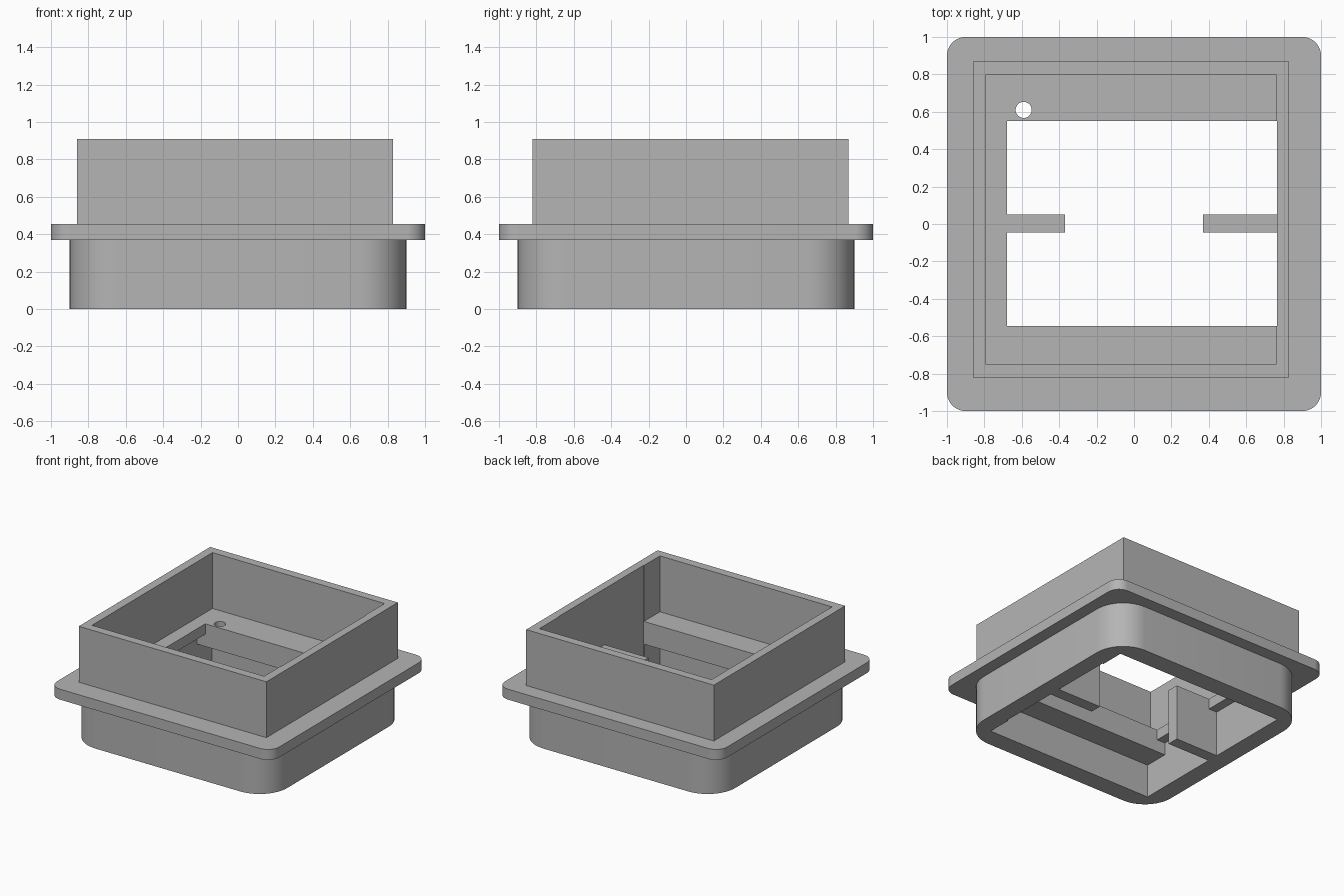
import bpy, bmesh, math

cube = bpy.data.objects.get("Cube")
if cube:
    bpy.data.objects.remove(cube, do_unlink=True)

grey = bpy.data.materials.new("plain_grey")
grey.use_nodes = True
COLOUR = (0.46, 0.46, 0.46, 1)
grey.diffuse_color = COLOUR
grey.node_tree.nodes["Principled BSDF"].inputs["Base Color"].default_value = COLOUR


def prism(name, outline, z0, z1):
    """Extrude a closed outline from z0 to z1."""
    bm = bmesh.new()
    face = bm.faces.new([bm.verts.new((x, y, z0)) for x, y in outline])
    top = bmesh.ops.extrude_face_region(bm, geom=[face])["geom"]
    verts = [g for g in top if isinstance(g, bmesh.types.BMVert)]
    bmesh.ops.translate(bm, verts=verts, vec=(0, 0, z1 - z0))
    bmesh.ops.recalc_face_normals(bm, faces=bm.faces)
    mesh = bpy.data.meshes.new(name)
    bm.to_mesh(mesh)
    bm.free()
    mesh.materials.append(grey)
    obj = bpy.data.objects.new(name, mesh)
    bpy.context.collection.objects.link(obj)
    return obj


def box(name, x0, x1, y0, y1, z0, z1):
    return prism(name, [(x0, y0), (x1, y0), (x1, y1), (x0, y1)], z0, z1)


def arc(cx, cy, r, start, sweep, steps):
    angles = [math.radians(start + sweep * i / steps) for i in range(steps + 1)]
    return [(cx + r * math.cos(a), cy + r * math.sin(a)) for a in angles]


def rounded_square(name, half, r, z0, z1):
    c = half - r
    outline = []
    for i, (sx, sy) in enumerate([(1, 1), (-1, 1), (-1, -1), (1, -1)]):
        outline += arc(sx * c, sy * c, r, 90 * i, 90, 12)
    return prism(name, outline, z0, z1)


def combine(target, other, operation):
    """Apply one boolean and delete the helper."""
    mod = target.modifiers.new("combine", "BOOLEAN")
    mod.operation = operation
    mod.solver = "EXACT"
    mod.object = other
    bpy.ops.object.select_all(action="DESELECT")
    bpy.context.view_layer.objects.active = target
    target.select_set(True)
    bpy.ops.object.modifier_apply(modifier=mod.name)
    bpy.data.objects.remove(other, do_unlink=True)


# Heights of the ledges and the flange
STRIP, LEDGE, FLOOR, TOP = 0.27, 0.37, 0.455, 0.91

# Outer shell: rounded base, flange and square collar
housing = rounded_square("housing", 0.9, 0.25, 0, 0.41)
combine(housing, rounded_square("flange", 1.0, 0.1, LEDGE, FLOOR), "UNION")
combine(housing, box("collar", -0.86, 0.83, -0.82, 0.87, 0.4, TOP), "UNION")

# Hollows: top tray, bottom recess, side ledge, window, round hole
cutters = [
    box("tray_cut", -0.79, 0.76, -0.75, 0.80, FLOOR, 1.2),
    box("recess_cut", -0.755, 0.755, -0.745, 0.745, -0.2, STRIP),
    box("ledge_cut", -0.755, 0.7, -0.545, 0.55, 0.1, LEDGE),
    box("window_cut", -0.68, 0.765, -0.545, 0.55, -0.3, 1.3),
    prism("hole_cut", arc(-0.59, 0.61, 0.043, 0, 348.75, 31), -0.25, 0.7),
]
for cutter in cutters:
    combine(housing, cutter, "DIFFERENCE")

# Short ribs reaching into the window from both sides
for x0, x1 in [(-0.78, -0.37), (0.37, 0.79)]:
    combine(housing, box("rib", x0, x1, -0.045, 0.05, 0, FLOOR), "UNION")

bpy.ops.object.select_all(action="DESELECT")
housing.select_set(True)
bpy.context.view_layer.objects.active = housing
bpy.ops.object.shade_smooth_by_angle(angle=math.radians(30))
